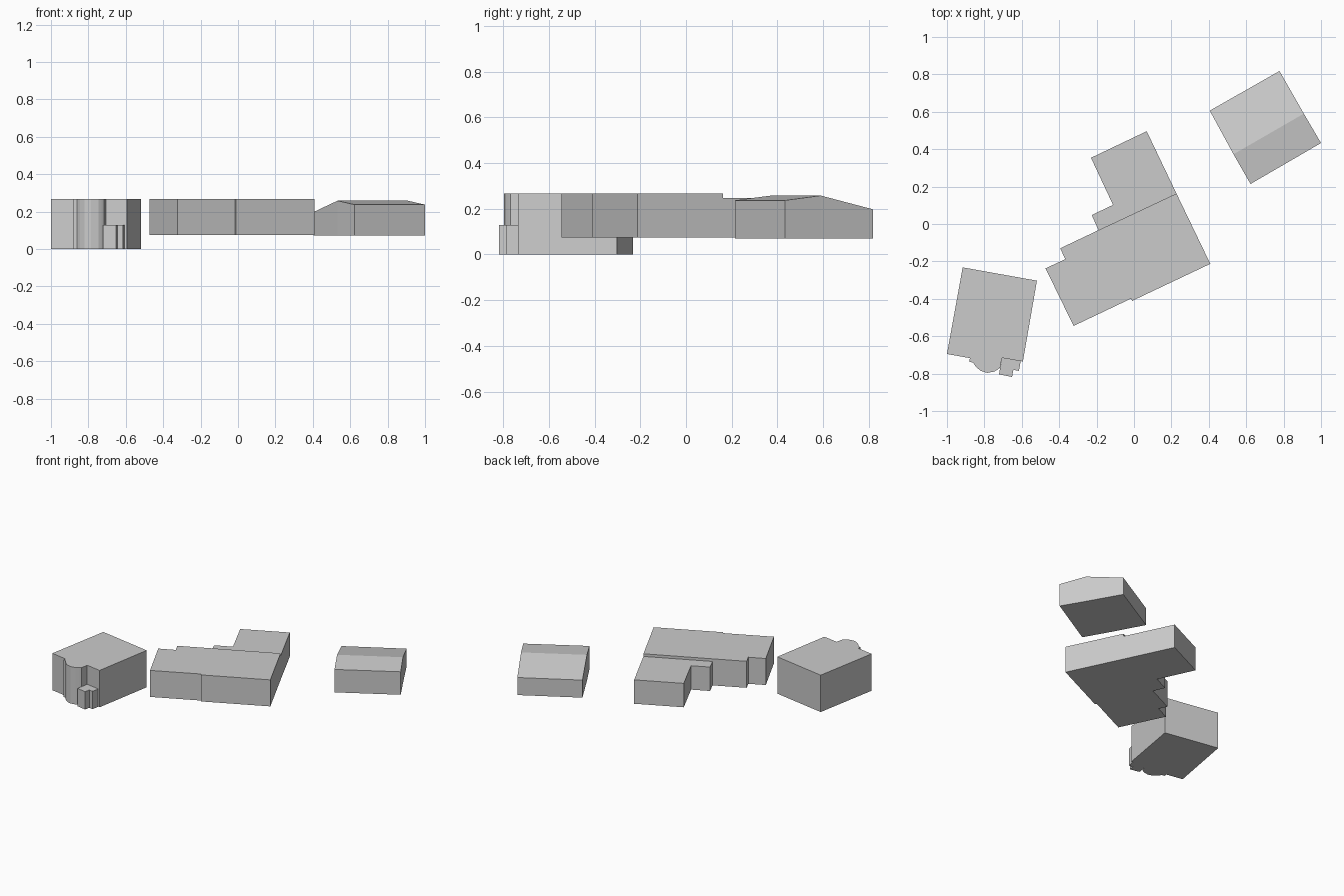
import bpy, bmesh


def block(name, outline, z0, z1):
    """Extrude a flat footprint from z0 to z1. z1 may be one height or one per corner."""
    tops = z1 if isinstance(z1, (list, tuple)) else [z1] * len(outline)
    bm = bmesh.new()
    low = [bm.verts.new((x, y, z0)) for x, y in outline]
    high = [bm.verts.new((x, y, t)) for (x, y), t in zip(outline, tops)]
    n = len(outline)
    bm.faces.new(low)
    for i in range(n):
        j = (i + 1) % n
        bm.faces.new((low[i], low[j], high[j], high[i]))
    if isinstance(z1, (list, tuple)):
        # six-corner gable: two slopes meeting at the ridge (corners 1 and 4)
        bm.faces.new((high[0], high[1], high[4], high[5]))
        bm.faces.new((high[1], high[2], high[3], high[4]))
    else:
        bm.faces.new(high)
    bmesh.ops.recalc_face_normals(bm, faces=bm.faces)
    mesh = bpy.data.meshes.new(name)
    bm.to_mesh(mesh)
    bm.free()
    obj = bpy.data.objects.new(name, mesh)
    bpy.context.collection.objects.link(obj)
    return obj


# Left house with rounded bay
bay = [(-0.877, -0.717), (-0.881, -0.736), (-0.861, -0.741), (-0.845, -0.764),
       (-0.820, -0.785), (-0.785, -0.796), (-0.747, -0.789), (-0.729, -0.778),
       (-0.716, -0.768)]
block("bay_house", [(-0.519, -0.303), (-0.916, -0.232), (-1.0, -0.695)] + bay
      + [(-0.706, -0.716), (-0.594, -0.735)], 0, 0.267)

# Low entrance porch
block("porch", [(-0.706, -0.716), (-0.722, -0.804), (-0.652, -0.818),
                (-0.645, -0.780), (-0.615, -0.785), (-0.606, -0.733)], 0, 0.129)

# Middle building: long main hall
block("main_hall", [(0.408, -0.213), (0.227, 0.163), (-0.190, -0.033),
                    (-0.395, -0.130), (-0.367, -0.188), (-0.473, -0.237),
                    (-0.323, -0.545), (-0.016, -0.399), (-0.010, -0.411)],
      0.075, 0.267)

# Slightly lower rear wing
block("rear_wing", [(0.227, 0.163), (0.068, 0.496), (-0.230, 0.354),
                    (-0.112, 0.102), (-0.226, 0.048), (-0.190, -0.033)],
      0.075, 0.248)

# Right house with uneven gable roof
block("gable_house", [(0.405, 0.606), (0.532, 0.373), (0.623, 0.214),
                      (1.0, 0.433), (0.908, 0.590), (0.778, 0.818)],
      0.071, [0.198, 0.258, 0.237, 0.237, 0.258, 0.198])
